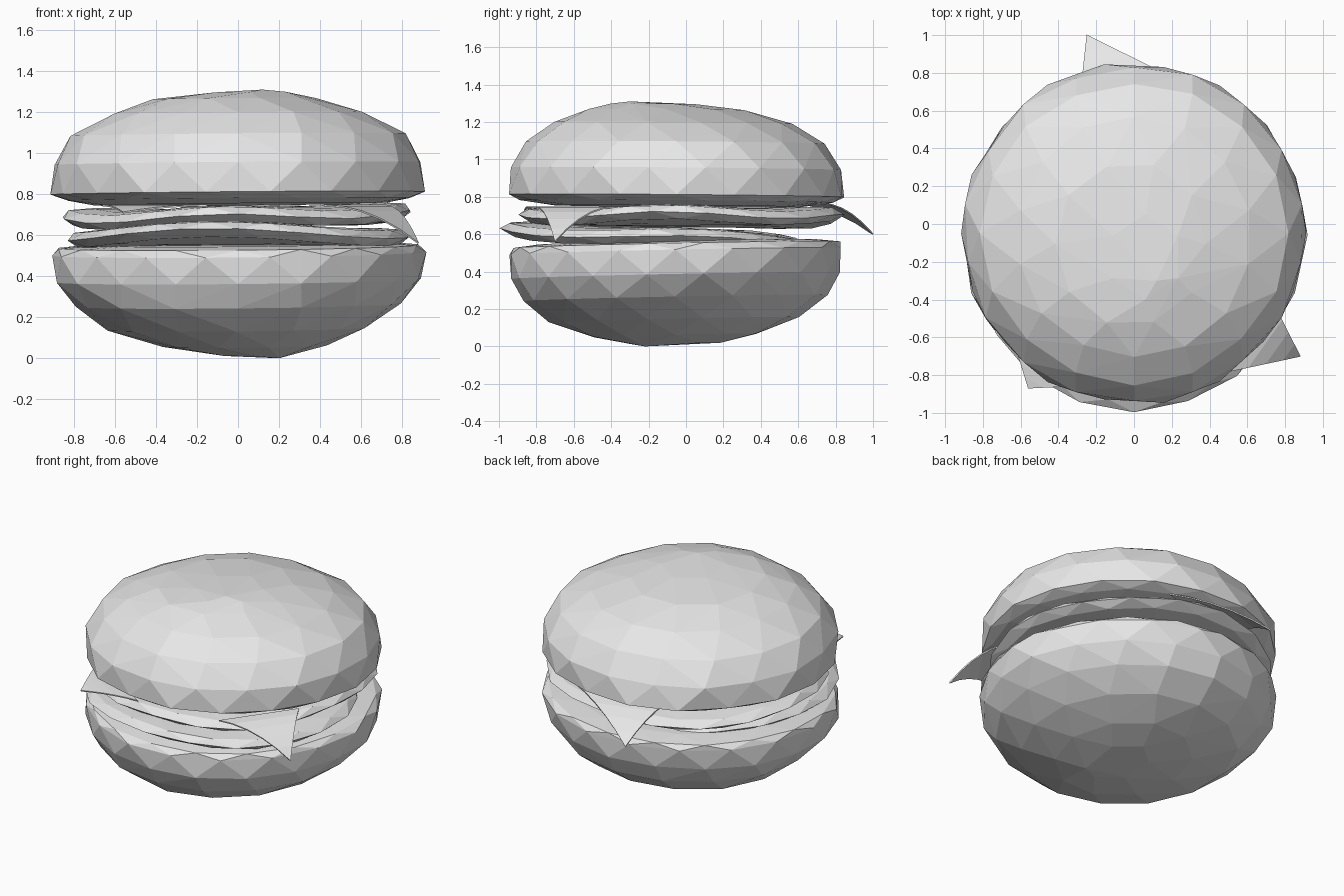
import bpy, bmesh, random
from math import sin, cos, pi
from mathutils import Vector

random.seed(4)

cube = bpy.data.objects.get("Cube")
if cube:
    bpy.data.objects.remove(cube, do_unlink=True)

grey = bpy.data.materials.new("light grey")
grey.use_nodes = True
grey.diffuse_color = (0.8, 0.8, 0.8, 1)
grey.node_tree.nodes["Principled BSDF"].inputs["Base Color"].default_value = (0.8, 0.8, 0.8, 1)


def finish(name, bm):
    """Turn a bmesh into a flat shaded object."""
    bmesh.ops.recalc_face_normals(bm, faces=bm.faces)
    mesh = bpy.data.meshes.new(name)
    bm.to_mesh(mesh)
    bm.free()
    mesh.materials.append(grey)
    obj = bpy.data.objects.new(name, mesh)
    bpy.context.collection.objects.link(obj)
    return obj


def bun(name, rings, tip, tilt, jitter=0.012):
    """Faceted bun: the hull of staggered rings (height, radius x, front y, back y, x shift, sides)."""
    bm = bmesh.new()
    bm.verts.new(tip)
    for i, (z, rx, front, back, shift, sides) in enumerate(rings):
        for k in range(sides):
            a = 2 * pi * (k + 0.5 * (i % 2)) / sides
            wob = 1 + random.uniform(-jitter, jitter)
            x = shift + rx * cos(a) * wob
            y = (front + back) / 2 + (back - front) / 2 * sin(a) * wob
            bm.verts.new((x, y, z + tilt[0] * x + tilt[1] * y))
    hull = bmesh.ops.convex_hull(bm, input=bm.verts)
    loose = set(hull["geom_interior"]) | set(hull["geom_unused"])
    bmesh.ops.delete(bm, geom=[v for v in loose if isinstance(v, bmesh.types.BMVert)], context="VERTS")
    return finish(name, bm)


def patty(name, centre, radii, tilt, waves, phase, thick, sides=18):
    """Thin wavy slab made of staggered, triangulated rings."""
    profile = [(0.5, 1), (0.82, 1), (0.95, 0.75), (1, -0.05), (0.93, -0.85), (0.6, -1)]
    bm = bmesh.new()
    loops = []
    for i, (r, h) in enumerate(profile):
        loop = []
        for k in range(sides):
            a = 2 * pi * (k + 0.5 * (i % 2)) / sides
            f = r * (1 + random.uniform(-0.012, 0.012))
            x, y = radii[0] * f * cos(a), radii[1] * f * sin(a)
            z = h * thick + tilt[0] * x + tilt[1] * y
            z += r * r * 0.018 * sin(waves * a + phase)
            loop.append(bm.verts.new(Vector(centre) + Vector((x, y, z))))
        loops.append(loop)
    for i, (p, q) in enumerate(zip(loops, loops[1:])):
        for k in range(sides):
            n = (k + 1) % sides
            if i % 2 == 0:
                bm.faces.new((p[k], p[n], q[k]))
                bm.faces.new((p[n], q[n], q[k]))
            else:
                bm.faces.new((p[k], q[n], q[k]))
                bm.faces.new((p[k], p[n], q[n]))
    bm.faces.new(loops[0])
    bm.faces.new(loops[-1])
    return finish(name, bm)


def flap(name, left, right, tip, rows=5):
    """Corner of a cheese slice that droops toward its tip."""
    bm = bmesh.new()
    left, right, tip = Vector(left), Vector(right), Vector(tip)
    pairs = []
    for i in range(rows):
        t = i / rows
        pair = []
        for base in (left, right):
            p = base.lerp(tip, t)
            p.z = base.z + (tip.z - base.z) * t ** 2
            pair.append(bm.verts.new(p))
        pairs.append(pair)
    for a, b in zip(pairs, pairs[1:]):
        bm.faces.new((a[0], a[1], b[1], b[0]))
    bm.faces.new((pairs[-1][0], pairs[-1][1], bm.verts.new(tip)))
    obj = finish(name, bm)
    solid = obj.modifiers.new("thickness", "SOLIDIFY")
    solid.thickness = 0.008
    solid.offset = 0


# Buns
bun("bottom_bun", [
    (0.56, 0.74, -0.80, 0.70, 0.0, 18),
    (0.545, 0.885, -0.93, 0.82, 0.0, 18),
    (0.51, 0.91, -0.955, 0.84, 0.0, 18),
    (0.38, 0.895, -0.94, 0.82, 0.0, 18),
    (0.26, 0.80, -0.87, 0.75, 0.0, 16),
    (0.145, 0.65, -0.73, 0.61, -0.01, 14),
    (0.06, 0.40, -0.52, 0.40, 0.03, 10),
    (0.015, 0.17, -0.28, 0.18, 0.08, 6),
], (0.2, -0.22, 0.0), (0.01, 0.02))

bun("top_bun", [
    (0.75, 0.70, -0.72, 0.62, 0.0, 18),
    (0.775, 0.84, -0.88, 0.78, 0.0, 18),
    (0.805, 0.905, -0.95, 0.85, 0.0, 18),
    (0.95, 0.90, -0.935, 0.835, 0.0, 18),
    (1.09, 0.81, -0.85, 0.75, 0.0, 16),
    (1.195, 0.62, -0.71, 0.57, 0.0, 14),
    (1.265, 0.40, -0.54, 0.33, -0.02, 10),
    (1.295, 0.20, -0.40, 0.05, 0.06, 6),
], (0.12, -0.3, 1.31), (0.008, -0.008))

# Fillings
patty("lower_patty", (0, -0.17, 0.585), (0.84, 0.82), (0.0, -0.04), 3, 0.5, 0.045)
patty("upper_patty", (0, -0.03, 0.69), (0.86, 0.87), (0.02, 0.0), 4, 2.0, 0.045)

# Cheese corners
flap("cheese_corner_front_left", (0.42, -0.80, 0.745), (0.72, -0.38, 0.745), (0.88, -0.70, 0.56))
flap("cheese_corner_back", (-0.30, 0.55, 0.765), (0.32, 0.72, 0.765), (-0.25, 1.0, 0.60))
flap("cheese_corner_front_right", (-0.66, -0.55, 0.745), (-0.15, -0.85, 0.745), (-0.56, -0.87, 0.71))
